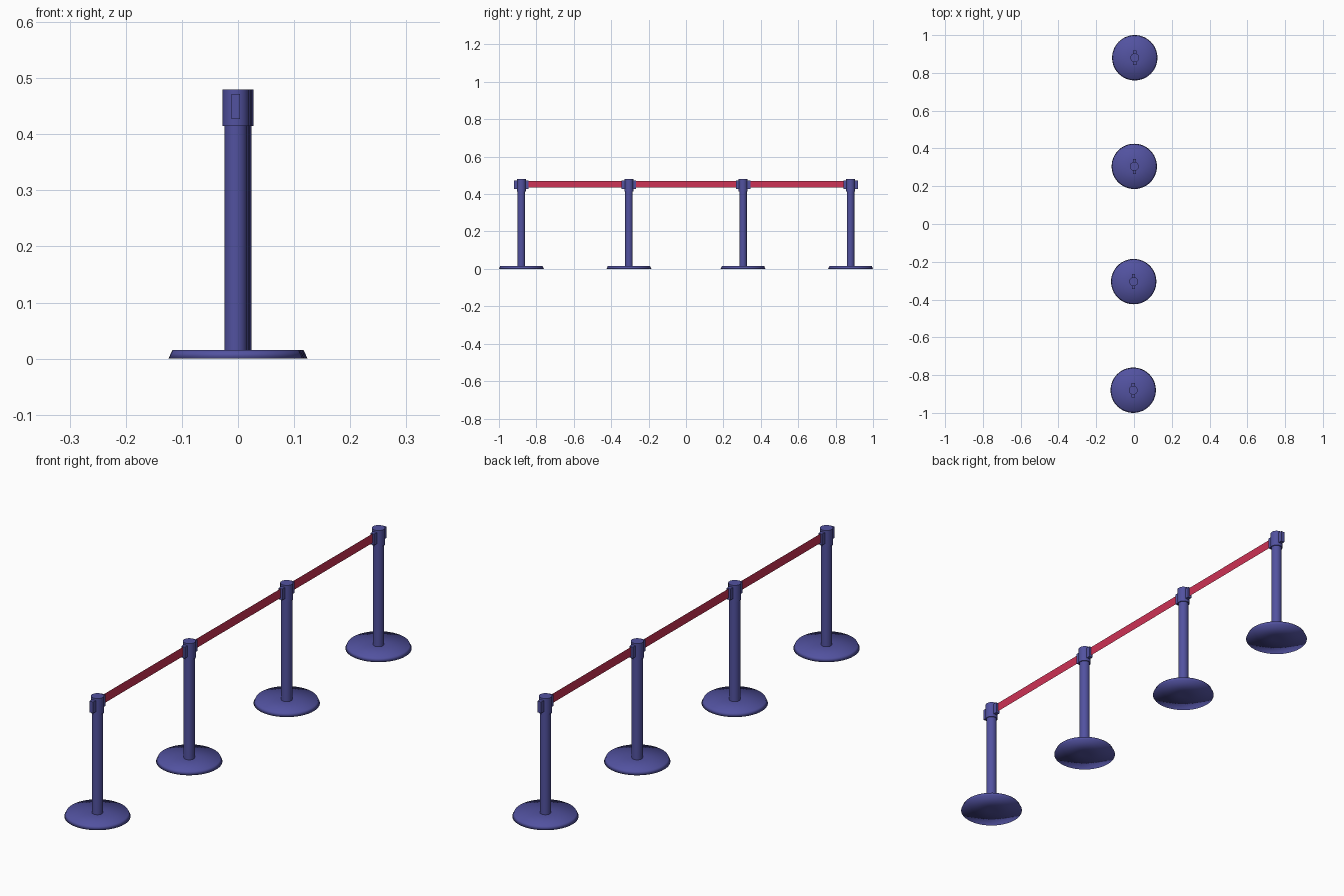
import bpy, bmesh, math
from mathutils import Matrix

if "Cube" in bpy.data.objects:
    bpy.data.objects.remove(bpy.data.objects["Cube"])

def material(name, rgb):
    m = bpy.data.materials.new(name)
    m.diffuse_color = (*rgb, 1)
    m.use_nodes = True
    m.node_tree.nodes["Principled BSDF"].inputs["Base Color"].default_value = m.diffuse_color
    return m

BLUE = material("indigo_metal", (0.084, 0.084, 0.35))
RED = material("red_webbing", (0.61, 0.032, 0.09))

def finish(bm, name, mat, loc=(0, 0, 0), smooth=None):
    me = bpy.data.meshes.new(name)
    bm.to_mesh(me)
    bm.free()
    ob = bpy.data.objects.new(name, me)
    bpy.context.collection.objects.link(ob)
    ob.location = loc
    me.materials.append(mat)
    if smooth is not None:
        bpy.context.view_layer.objects.active = ob
        bpy.ops.object.select_all(action='DESELECT')
        ob.select_set(True)
        bpy.ops.object.shade_smooth_by_angle(angle=math.radians(smooth))
    return ob

def lathe(name, profile, loc, smooth, sides=32):
    """Revolve (radius, height) points about z; radius 0 closes the shape."""
    bm = bmesh.new()
    vs = [bm.verts.new((r, 0, z)) for r, z in profile]
    es = [bm.edges.new(p) for p in zip(vs, vs[1:])]
    bmesh.ops.spin(bm, geom=vs + es, axis=(0, 0, 1), cent=(0, 0, 0),
                   angle=math.tau, steps=sides, use_duplicate=False)
    bmesh.ops.remove_doubles(bm, verts=bm.verts, dist=1e-5)
    bmesh.ops.recalc_face_normals(bm, faces=bm.faces)
    return finish(bm, name, BLUE, loc, smooth)

def box(name, size, loc):
    bm = bmesh.new()
    bmesh.ops.create_cube(bm, size=1, matrix=Matrix.Diagonal((*size, 1)))
    return finish(bm, name, BLUE, loc)

# The row is turned very slightly, so x drifts along y
stations = [(-0.004, -0.88), (-0.0015, -0.305), (0.0015, 0.305), (0.004, 0.88)]
CLIP_REACH = 0.039

for i, (x, y) in enumerate(stations, 1):
    at = (x, y, 0)
    # weighted foot, fully smooth so the disc reads as a soft dome
    lathe(f"base_{i}", [(0, 0), (0.02, 0), (0.12, 0), (0.113, 0.015), (0.019, 0.015)], at, 180, 48)
    # upright tube
    lathe(f"post_{i}", [(0.02, 0.012), (0.02, 0.416)], at, 30)
    # belt housing
    lathe(f"head_{i}", [(0.018, 0.415), (0.0235, 0.415), (0.0235, 0.48), (0, 0.48)], at, 30)
    # belt clips front and back
    for side, s in (("front", -1), ("back", 1)):
        box(f"{side}_clip_{i}", (0.016, 0.021, 0.045),
            (x, y + s * (CLIP_REACH - 0.0105), 0.4495))

# flat belts between neighbouring posts
for i, ((xa, ya), (xb, yb)) in enumerate(zip(stations, stations[1:]), 1):
    bm = bmesh.new()
    ya, yb = ya + 0.03, yb - 0.03
    bm.faces.new([bm.verts.new(c) for c in
                  ((xa, ya, 0.434), (xb, yb, 0.434), (xb, yb, 0.471), (xa, ya, 0.471))])
    finish(bm, f"belt_{i}", RED)
